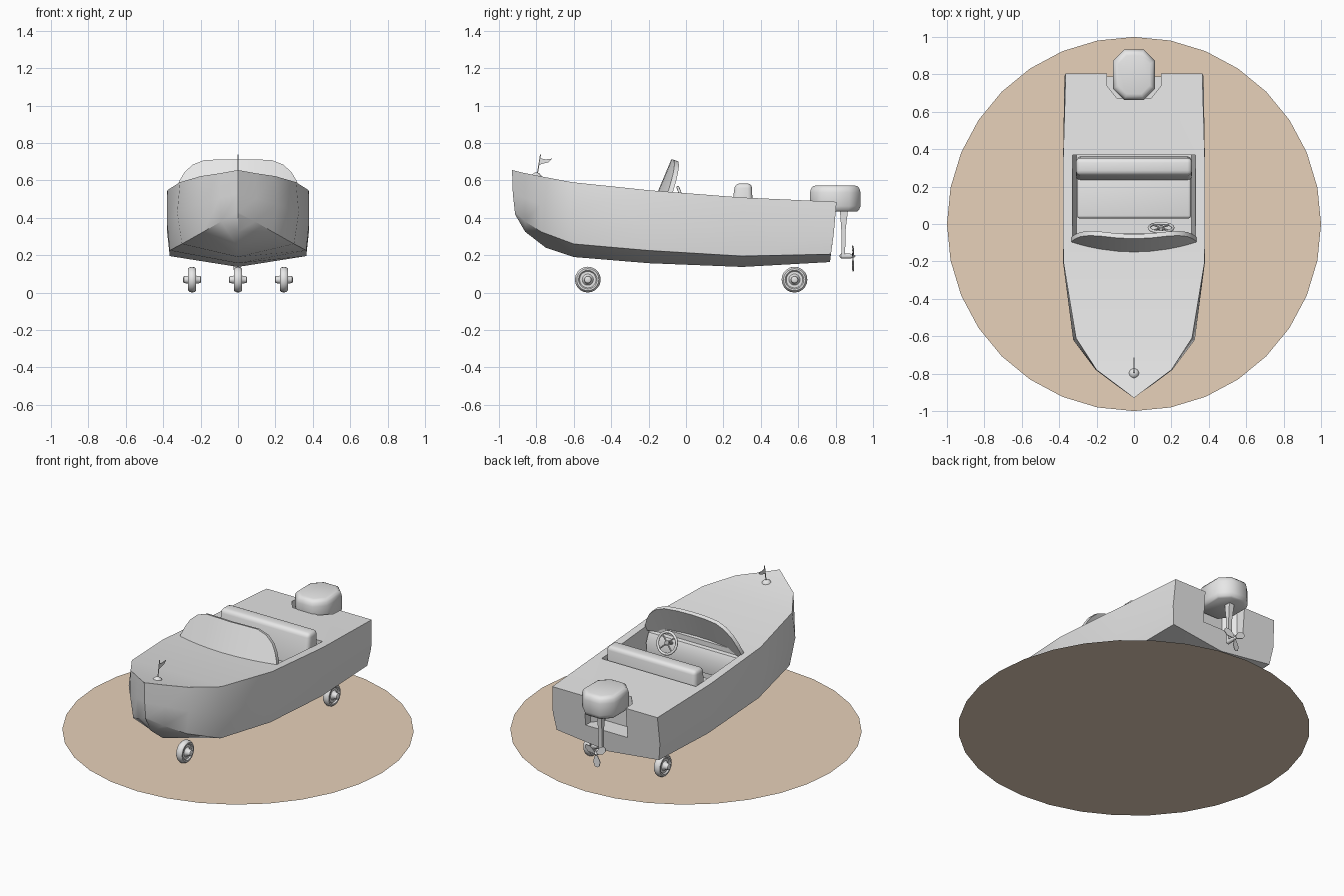
import bpy, bmesh, math
from mathutils import Vector, Matrix

if "Cube" in bpy.data.objects:
    bpy.data.objects.remove(bpy.data.objects["Cube"])


def material(name, rgb):
    m = bpy.data.materials.new(name)
    m.diffuse_color = (*rgb, 1)
    m.use_nodes = True
    m.node_tree.nodes["Principled BSDF"].inputs["Base Color"].default_value = m.diffuse_color
    return m


GREY = material("light grey", (0.8, 0.8, 0.8))
TAN = material("sand tan", (0.8, 0.64, 0.49))


def finish(name, bm, mat=GREY, bevel=0, smooth=35):
    bmesh.ops.remove_doubles(bm, verts=bm.verts, dist=0.0005)
    bmesh.ops.recalc_face_normals(bm, faces=bm.faces)
    if bevel:
        bmesh.ops.bevel(bm, geom=bm.edges[:], offset=bevel, segments=3,
                        profile=0.5, affect='EDGES', clamp_overlap=True)
    me = bpy.data.meshes.new(name)
    bm.to_mesh(me)
    bm.free()
    ob = bpy.data.objects.new(name, me)
    bpy.context.collection.objects.link(ob)
    me.materials.append(mat)
    if smooth:
        smooth_object(ob, smooth)
    return ob


def smooth_object(ob, angle):
    bpy.ops.object.select_all(action='DESELECT')
    ob.select_set(True)
    bpy.context.view_layer.objects.active = ob
    bpy.ops.object.shade_smooth_by_angle(angle=math.radians(angle))


def loft(name, rings, caps=(True, True), **kw):
    """Skin closed rings of equal point count."""
    bm = bmesh.new()
    vs = [[bm.verts.new(p) for p in r] for r in rings]
    n = len(vs[0])
    for a, b in zip(vs, vs[1:]):
        for i in range(n):
            j = (i + 1) % n
            bm.faces.new((a[i], a[j], b[j], b[i]))
    if caps[0]:
        bm.faces.new(vs[0])
    if caps[1]:
        bm.faces.new(vs[-1])
    return finish(name, bm, **kw)


def lathe(name, profile, centre, axis, sides=16, **kw):
    """Turn (along, radius) points about an axis."""
    rot = Vector((0, 0, 1)).rotation_difference(Vector(axis)).to_matrix()
    c = Vector(centre)
    rings = [[c + rot @ Vector((r * math.cos(math.tau * i / sides),
                                r * math.sin(math.tau * i / sides), h))
              for i in range(sides)] for h, r in profile]
    return loft(name, rings, **kw)


def rod(name, a, b, r, r2=None, sides=10):
    a, b = Vector(a), Vector(b)
    return lathe(name, [(0, r), ((b - a).length, r2 or r)], a, (b - a).normalized(), sides)


def prism_x(name, pts, half, bevel=0):
    """Extrude a y-z outline across the boat."""
    return loft(name, [[(x, y, z) for y, z in pts] for x in (-half, half)], bevel=bevel)


# round ground plate
bm = bmesh.new()
bmesh.ops.create_circle(bm, cap_ends=True, segments=32, radius=1)
ground = finish("base_disc", bm, TAN, smooth=0)
if ground.data.polygons[0].normal.z < 0:
    ground.data.flip_normals()

# hull: per station gunwale, mid side, chine as (x, y, z), then keel (y, z)
stations = [
    ((0, -.93, .655), (0, -.926, .53), (0, -.915, .43), (-.915, .42)),
    ((.093, -.86, .638), (.098, -.86, .505), (.09, -.86, .38), (-.86, .325)),
    ((.2, -.78, .622), (.205, -.78, .47), (.185, -.775, .325), (-.75, .24)),
    ((.31, -.61, .59), (.325, -.62, .43), (.3, -.6, .26), (-.6, .19)),
    ((.378, -.2, .547), (.38, -.2, .375), (.365, -.2, .225), (-.2, .157)),
    ((.38, .3, .508), (.38, .3, .33), (.365, .3, .195), (.3, .137)),
    ((.365, .805, .485), (.372, .79, .315), (.355, .775, .205), (.77, .163)),
]
rings = []
for g, m, c, k in stations:
    right = [g, m, c]
    rings.append([(-x, y, z) for x, y, z in right] + [(0, *k)]
                 + right[::-1])
hull = loft("hull", rings, caps=(False, True), smooth=0)


def cut(target, rings):
    cutter = loft("cutter", rings, smooth=0)
    cutter.hide_render = True
    mod = target.modifiers.new("cut", 'BOOLEAN')
    mod.operation, mod.solver, mod.object = 'DIFFERENCE', 'EXACT', cutter
    bpy.context.view_layer.objects.active = target
    bpy.ops.object.modifier_apply(modifier="cut")
    bpy.data.objects.remove(cutter)


# cockpit opening and motor well
cut(hull, [[(-w, -.1, z), (w, -.1, z), (w, .37, z), (-w, .37, z)]
           for w, z in ((.308, .27), (.33, .53), (.33, .8))])
well = [(-.145, .9), (-.145, .74), (-.09, .67), (.09, .67), (.145, .74), (.145, .9)]
cut(hull, [[(x, y, z) for x, y in well] for z in (.295, .8)])
smooth_object(hull, 35)

# seat and dashboard
prism_x("seat_cushion", [(.03, .27), (.03, .39), (.3, .38), (.3, .27)], .305, .015)
prism_x("seat_backrest", [(.225, .3), (.262, .583), (.352, .583), (.362, .3)], .31, .024)
prism_x("dashboard", [(-.11, .36), (-.11, .51), (-.075, .505), (-.05, .45), (-.06, .36)], .312)

# curved windshield with arched top
half = [(.335, .545), (.312, .6), (.285, .645), (.24, .685), (.18, .708), (.09, .712)]
arch = [(-x, z) for x, z in half] + [(0, .712)] + half[::-1]


def shield(x, z, back):
    return (x, -.155 + .055 * (x / .335) ** 2 + .42 * (z - .53) + back, z - .3 * back)


loft("windshield", [[shield(x, .515, 0), shield(x, z, 0), shield(x, z, .024), shield(x, .515, .024)]
                    for x, z in arch])

# steering wheel
c = Vector((.145, -.02, .502))
axis = Vector((0, .93, .36)).normalized()
rot = Vector((0, 0, 1)).rotation_difference(axis).to_matrix()
tube = [(.008 * math.sin(math.tau * i / 8), .064 + .008 * math.cos(math.tau * i / 8)) for i in range(9)]
lathe("steering_wheel_rim", tube, c, axis, 20, caps=(False, False), smooth=60)
for a in (45, 135):
    d = rot @ Vector((math.cos(math.radians(a)), math.sin(math.radians(a)), 0)) * .062
    rod("steering_spoke", c - d, c + d, .005, sides=6)
lathe("steering_hub", [(-.01, .014), (.008, .014), (.013, .008)], c, axis, 12)
rod("steering_column", c, c - axis * .07, .009)

# outboard motor
bx, by, ch, cy = .112, .135, .06, .798
octagon = [(-bx, -by + ch), (-bx + ch, -by), (bx - ch, -by), (bx, -by + ch),
           (bx, by - ch), (bx - ch, by), (-bx + ch, by), (-bx, by - ch)]
cover = ((.433, .86), (.441, .94), (.462, 1), (.535, 1), (.556, .96), (.568, .88), (.573, .76))
loft("motor_cover", [[(x * s, cy + y * s, z) for x, y in octagon] for z, s in cover], smooth=50)
loft("motor_leg", [[(-w, a, z), (w, a, z), (w, b, z), (-w, b, z)] for w, a, b, z in
                   ((.011, .832, .85, .19), (.013, .83, .854, .34), (.018, .823, .866, .44))])
lathe("gear_case", [(0, .004), (.01, .013), (.055, .013), (.075, .01), (.085, .003)],
      (0, .82, .195), (0, 1, 0), 12)

# propeller blades
for k in range(3):
    turn = Matrix.Rotation(math.tau * k / 3 + .12, 3, 'Y')
    outline = [(0, 0), (-.012, -.02), (-.022, -.05), (-.014, -.077), (0, -.083),
               (.014, -.077), (.022, -.05), (.012, -.02)]
    loft("propeller_blade", [[turn @ Vector((x, t + .15 * x, z)) + Vector((0, .893, .195))
                              for x, z in outline] for t in (-.002, .002)])

# wheels: one at the bow, two astern
side = [(-.048, .012), (-.045, .018), (-.022, .021), (-.013, .03), (-.013, .044),
        (-.021, .05), (-.021, .059), (-.013, .066)]
tyre = side + [(0, .069)] + [(-h, r) for h, r in side[::-1]]
for x, y in ((0, -.525), (-.245, .58), (.245, .58)):
    lathe("wheel", tyre, (x, y, .069), (1, 0, 0), 20, smooth=45)

# bow light dome, pole and pennant
dome = [(.03 * math.sin(math.radians(a)), .03 * math.cos(math.radians(a))) for a in (-15, 0, 25, 50, 72, 88)]
lathe("pole_base", dome, (0, -.8, .612), (0, 0, 1), 14, smooth=60)
rod("flag_pole", (0, -.797, .62), (0, -.778, .737), .003, sides=6)
pennant = [(-.782, .718), (-.75, .712), (-.715, .716), (-.735, .697), (-.787, .683)]
prism_x("pennant", pennant, .002)
